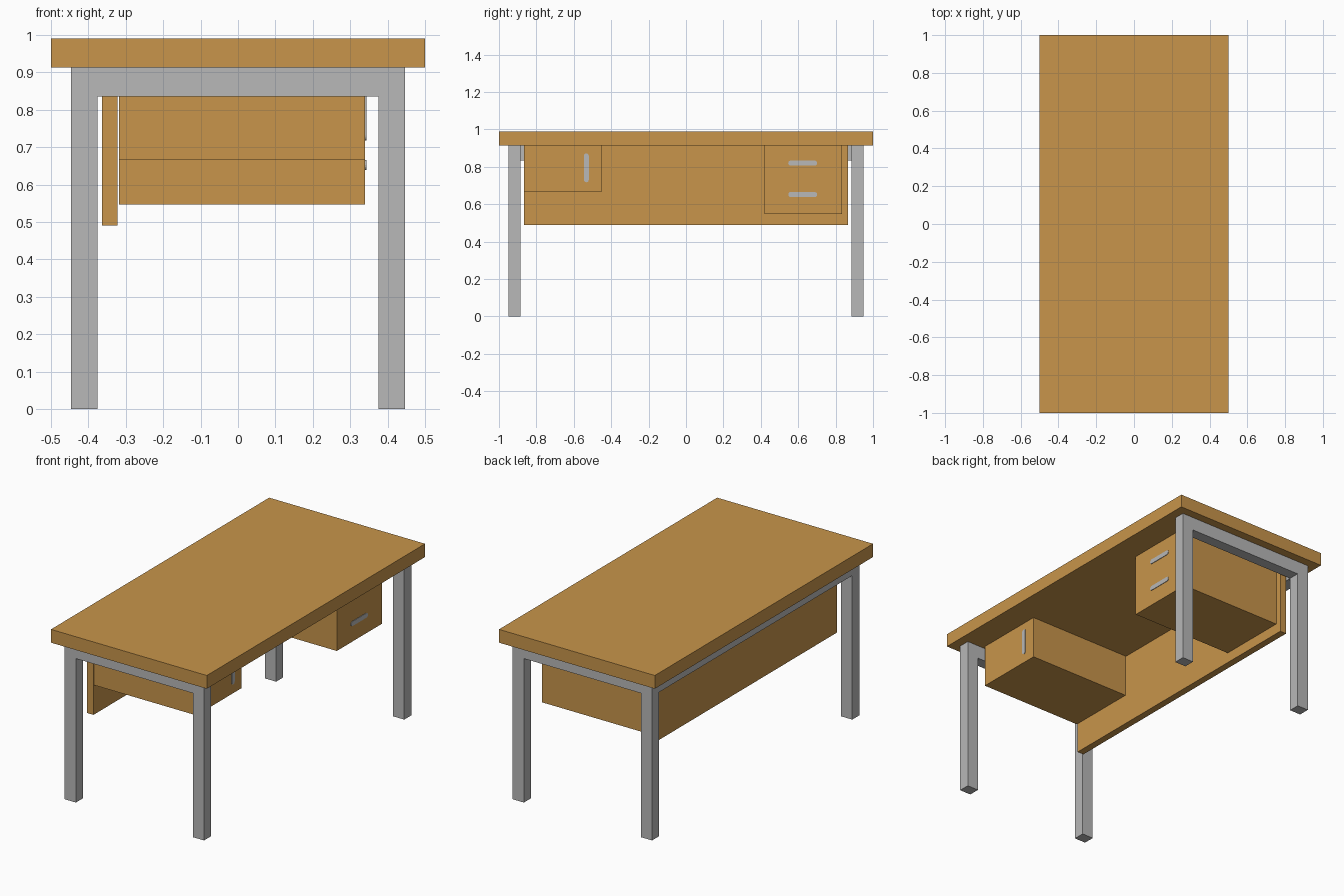
import bpy, bmesh, math

if "Cube" in bpy.data.objects:
    bpy.data.objects.remove(bpy.data.objects["Cube"])


def material(name, color):
    m = bpy.data.materials.new(name)
    m.diffuse_color = (*color, 1)
    m.use_nodes = True
    m.node_tree.nodes["Principled BSDF"].inputs["Base Color"].default_value = m.diffuse_color
    return m


WOOD = material("warm wood", (0.58, 0.30, 0.07))
METAL = material("grey metal", (0.48, 0.48, 0.48))


def make_object(name, bm, mat):
    bmesh.ops.recalc_face_normals(bm, faces=bm.faces)
    me = bpy.data.meshes.new(name)
    bm.to_mesh(me)
    bm.free()
    me.materials.append(mat)
    ob = bpy.data.objects.new(name, me)
    bpy.context.collection.objects.link(ob)
    return ob


def box(name, lo, hi, mat):
    bm = bmesh.new()
    bmesh.ops.create_cube(bm, size=1)
    for v in bm.verts:
        v.co = [(a + b) / 2 + c * (b - a) for a, b, c in zip(lo, hi, v.co)]
    return make_object(name, bm, mat)


def prism(name, points, offset, mat):
    """Extrude a flat outline of 3D points along offset."""
    bm = bmesh.new()
    face = bm.faces.new([bm.verts.new(p) for p in points])
    ext = bmesh.ops.extrude_face_region(bm, geom=[face])["geom"]
    verts = [g for g in ext if isinstance(g, bmesh.types.BMVert)]
    bmesh.ops.translate(bm, verts=verts, vec=offset)
    return make_object(name, bm, mat)


def handle(name, y, z, vertical=False, length=0.155, width=0.027):
    """Thin round-ended pull on the drawer front (+x side)."""
    r, s, pts = width / 2, (length - width) / 2, []
    for end in (0, 1):
        for i in range(9):
            a = -math.pi / 2 + math.pi * (end + i / 8)
            u, w = r * math.cos(a) + (s if end == 0 else -s), r * math.sin(a)
            if vertical:
                u, w = w, u
            pts.append((FRONT - 0.002, y + u, z + w))
    prism(name, pts, (0.005, 0, 0), METAL)


UNDER, FRONT = 0.913, 0.34

# Table top
box("table_top", (-0.5, -1, UNDER), (0.5, 1, 0.99), WOOD)

# Pair of U-shaped leg frames
o, i, b = 0.447, 0.375, 0.835
profile = [(-o, 0), (-o, UNDER), (o, UNDER), (o, 0), (i, 0), (i, b), (-i, b), (-i, 0)]
frame = prism("leg_frames", [(x, -0.95, z) for x, z in profile], (0, 0.065, 0), METAL)
frame.modifiers.new("mirror", "MIRROR").use_axis = (False, True, False)

# Rail joining the frames along the back, and the modesty panel
box("back_rail", (-o, -0.885, b), (-i, 0.885, UNDER), METAL)
box("modesty_panel", (-0.363, -0.865, 0.49), (-0.322, 0.865, UNDER), WOOD)

# Hanging cabinet and drawer unit
box("cabinet", (-0.318, -0.867, 0.665), (FRONT, -0.452, UNDER), WOOD)
box("drawer_unit", (-0.318, 0.42, 0.547), (FRONT, 0.835, UNDER), WOOD)

# Pulls
handle("cabinet_handle", -0.533, 0.795, vertical=True)
handle("upper_drawer_handle", 0.624, 0.82)
handle("lower_drawer_handle", 0.624, 0.652)
